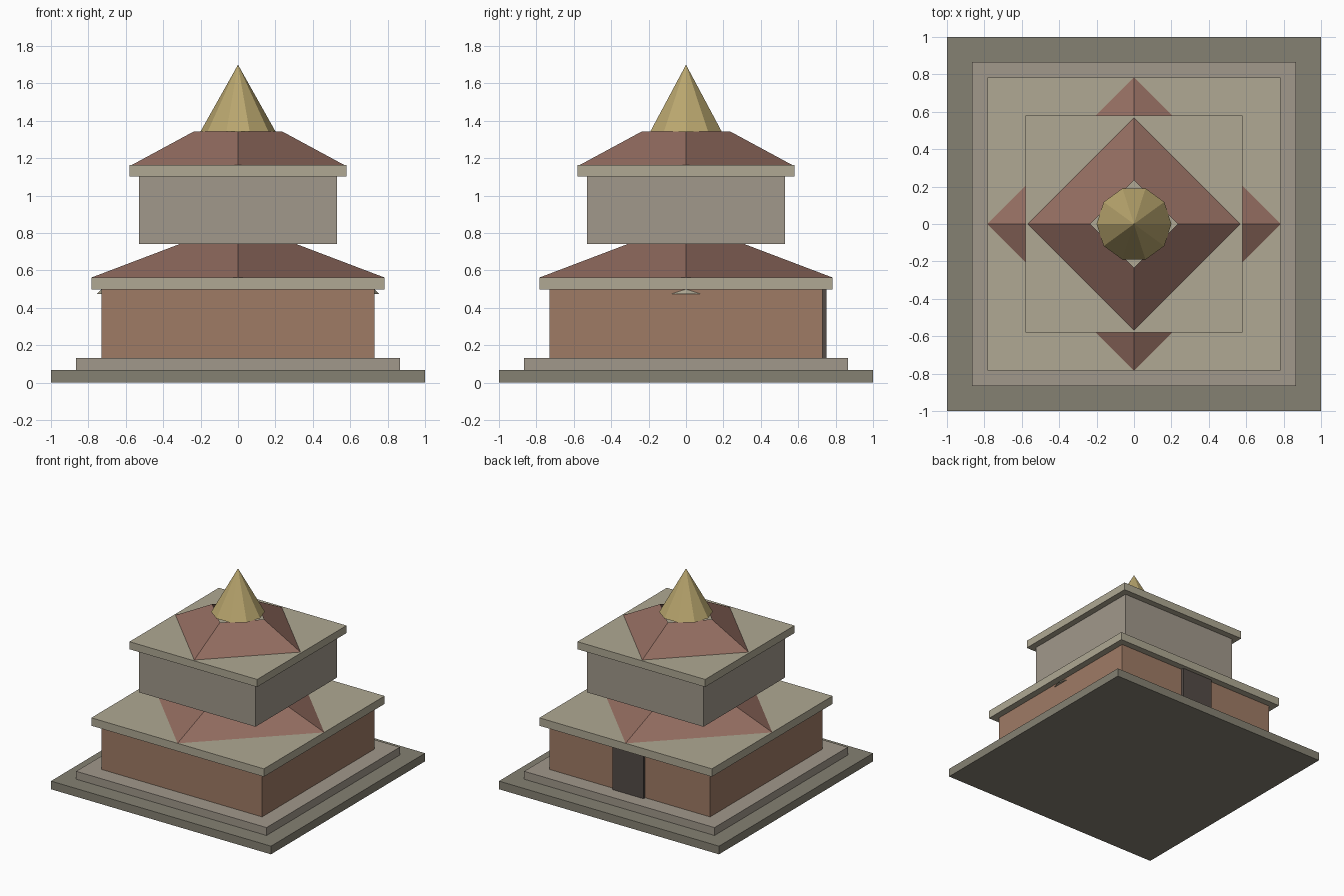
import bpy, bmesh
from math import cos, sin, tau

if "Cube" in bpy.data.objects:
    bpy.data.objects.remove(bpy.data.objects["Cube"])


def material(name, rgb):
    m = bpy.data.materials.new(name)
    m.diffuse_color = (*[(c / 255) ** 2.2 for c in rgb], 1)
    m.use_nodes = True
    m.node_tree.nodes["Principled BSDF"].inputs["Base Color"].default_value = m.diffuse_color
    return m


def finish(bm, name, mat):
    bmesh.ops.recalc_face_normals(bm, faces=bm.faces)
    me = bpy.data.meshes.new(name)
    bm.to_mesh(me)
    bm.free()
    me.materials.append(mat)
    ob = bpy.data.objects.new(name, me)
    bpy.context.collection.objects.link(ob)
    return ob


def box(name, hx, y0, y1, z0, z1, mat):
    bm = bmesh.new()
    bmesh.ops.create_cube(bm, size=1)
    for v in bm.verts:
        v.co = (v.co.x * 2 * hx, y1 if v.co.y > 0 else y0, z1 if v.co.z > 0 else z0)
    return finish(bm, name, mat)


def slab(name, h, z0, z1, mat):
    return box(name, h, -h, h, z0, z1, mat)


def cone(name, sides, r0, r1, z0, z1, mat, x=0, sx=1, base=False):
    """Faceted cone or open frustum with its first corner on +x."""
    bm = bmesh.new()

    def ring(r, z):
        return [bm.verts.new((x + sx * r * cos(tau * i / sides), r * sin(tau * i / sides), z))
                for i in range(sides)]
    low = ring(r0, z0)
    top = ring(r1, z1) if r1 else [bm.verts.new((x, 0, z1))]
    for i in range(sides):
        j = (i + 1) % sides
        bm.faces.new((low[i], low[j], top[j], top[i]) if r1 else (low[i], low[j], top[0]))
    if base:
        bm.faces.new(low)
    ob = finish(bm, name, mat)
    return ob


stone = material("dark_stone", (132, 128, 114))
pale = material("pale_stone", (160, 151, 138))
brick = material("brick", (157, 122, 101))
trim = material("trim", (174, 167, 146))
tile = material("roof_tile", (145, 108, 96))
gold = material("gold", (184, 165, 110))
wood = material("dark_wood", (84, 76, 72))

# Stepped plinth
slab("plinth_lower", 1.0, 0, 0.067, stone)
slab("plinth_upper", 0.865, 0.067, 0.132, pale)

# Lower storey with door at the back
slab("lower_walls", 0.73, 0.132, 0.497, brick)
box("door", 0.14, 0.71, 0.752, 0.132, 0.497, wood)
slab("lower_eave", 0.784, 0.497, 0.562, trim)
cone("lower_roof", 4, 0.784, 0.31, 0.562, 0.742, tile)

# Small peaked ornaments on both sides
for side, x in (("left", -0.73), ("right", 0.73)):
    cone(side + "_ornament", 4, 0.077, 0, 0.475, 0.5, trim, x=x, sx=0.33, base=True)

# Upper storey
slab("upper_walls", 0.529, 0.742, 1.102, pale)
slab("upper_eave", 0.58, 1.102, 1.164, trim)
cone("upper_roof", 4, 0.568, 0.235, 1.164, 1.344, tile)

# Ten-sided finial
cone("finial", 10, 0.2, 0, 1.344, 1.70, gold, base=True)
